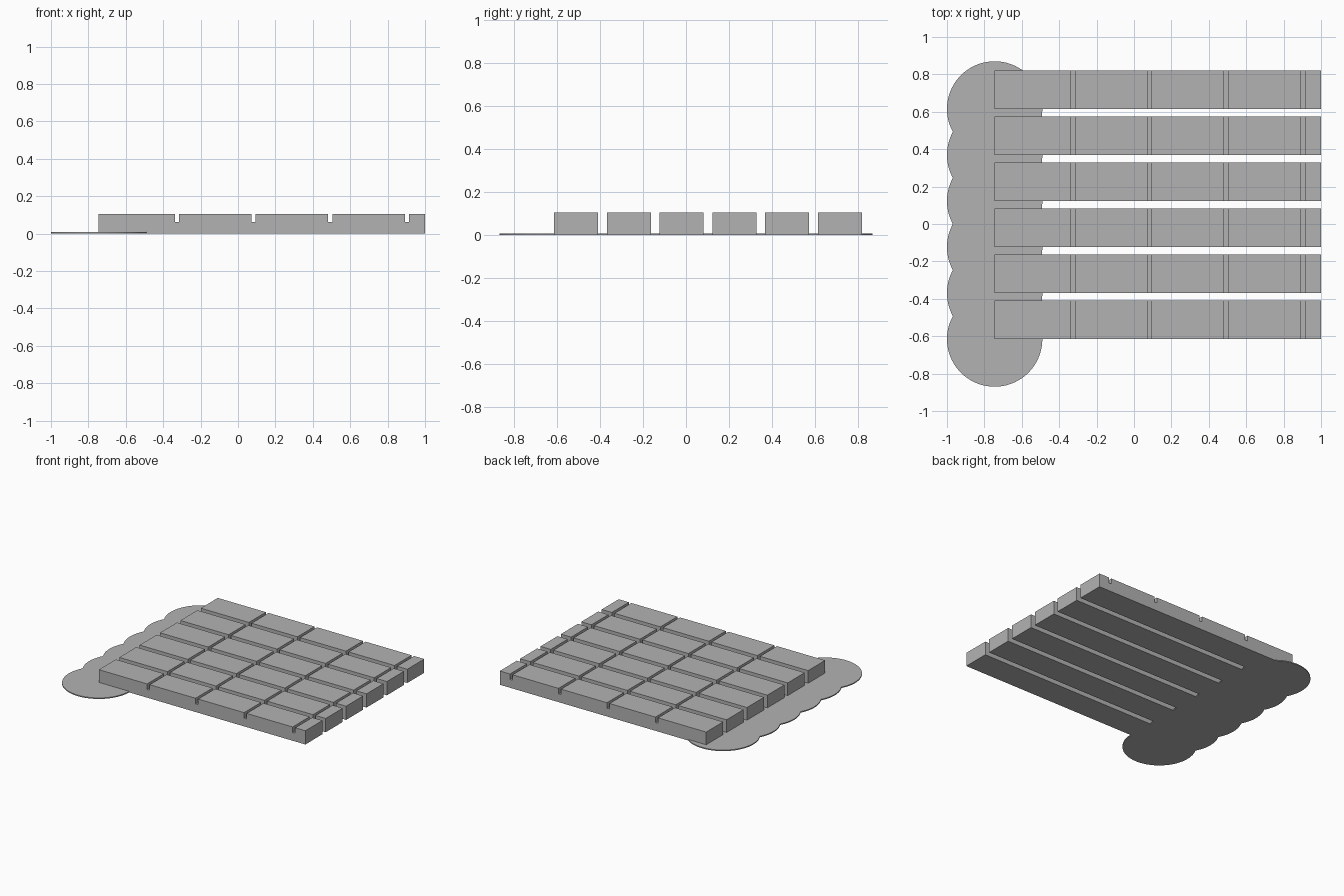
import bpy, bmesh, math

cube = bpy.data.objects.get("Cube")
if cube:
    bpy.data.objects.remove(cube, do_unlink=True)

COUNT, PITCH, FIRST_Y = 6, 0.246, -0.615
LEFT, RIGHT, WIDTH, HEIGHT = -0.745, 1.0, 0.205, 0.105
RADIUS, PAD_HEIGHT = 0.255, 0.008
SLOT_X, SLOT_STEP, SLOT_WIDTH, SLOT_FLOOR = -0.338, 0.41, 0.022, 0.063

grey = bpy.data.materials.new("plain_grey")
grey.use_nodes = True
grey.diffuse_color = (0.45, 0.45, 0.45, 1)
grey.node_tree.nodes["Principled BSDF"].inputs["Base Color"].default_value = grey.diffuse_color


def extrude_profile(name, points, direction):
    """Make a solid by sweeping a closed outline along a direction."""
    bm = bmesh.new()
    face = bm.faces.new([bm.verts.new(p) for p in points])
    swept = bmesh.ops.extrude_face_region(bm, geom=[face])["geom"]
    bmesh.ops.translate(bm, vec=direction,
                        verts=[v for v in swept if isinstance(v, bmesh.types.BMVert)])
    bmesh.ops.recalc_face_normals(bm, faces=bm.faces)
    mesh = bpy.data.meshes.new(name)
    bm.to_mesh(mesh)
    bm.free()
    mesh.materials.append(grey)
    obj = bpy.data.objects.new(name, mesh)
    bpy.context.collection.objects.link(obj)
    return obj


def arc(y, start, end, steps):
    return [(LEFT + RADIUS * math.cos(a), y + RADIUS * math.sin(a), 0)
            for a in (start + (end - start) * i / steps for i in range(steps))]


# Notched bars: side profile with slots along the top
profile = [(LEFT, 0), (RIGHT, 0), (RIGHT, HEIGHT)]
for i in reversed(range(4)):
    x = SLOT_X + i * SLOT_STEP
    profile += [(x + SLOT_WIDTH, HEIGHT), (x + SLOT_WIDTH, SLOT_FLOOR),
                (x, SLOT_FLOOR), (x, HEIGHT)]
profile.append((LEFT, HEIGHT))
rows = [FIRST_Y + i * PITCH for i in range(COUNT)]
for i, y in enumerate(rows):
    extrude_profile(f"notched_bar_{i + 1}", [(x, y, z) for x, z in profile], (0, WIDTH, 0))

# Scalloped pad: outline of overlapping discs, one at the corner of each bar
half = math.asin(PITCH / 2 / RADIUS)
outline = []
for i, y in enumerate(rows):
    outline += arc(y, -math.pi / 2 if i == 0 else -half,
                   math.pi / 2 if i == COUNT - 1 else half, 24)
for i, y in reversed(list(enumerate(rows))):
    outline += arc(y, math.pi / 2 if i == COUNT - 1 else math.pi - half,
                   math.pi * 1.5 if i == 0 else math.pi + half, 24)
pad = extrude_profile("scalloped_pad", outline, (0, 0, PAD_HEIGHT))

# Smooth the pad rim while keeping its edges sharp
bpy.ops.object.select_all(action='DESELECT')
pad.select_set(True)
bpy.context.view_layer.objects.active = pad
bpy.ops.object.shade_smooth_by_angle(angle=math.radians(30))
